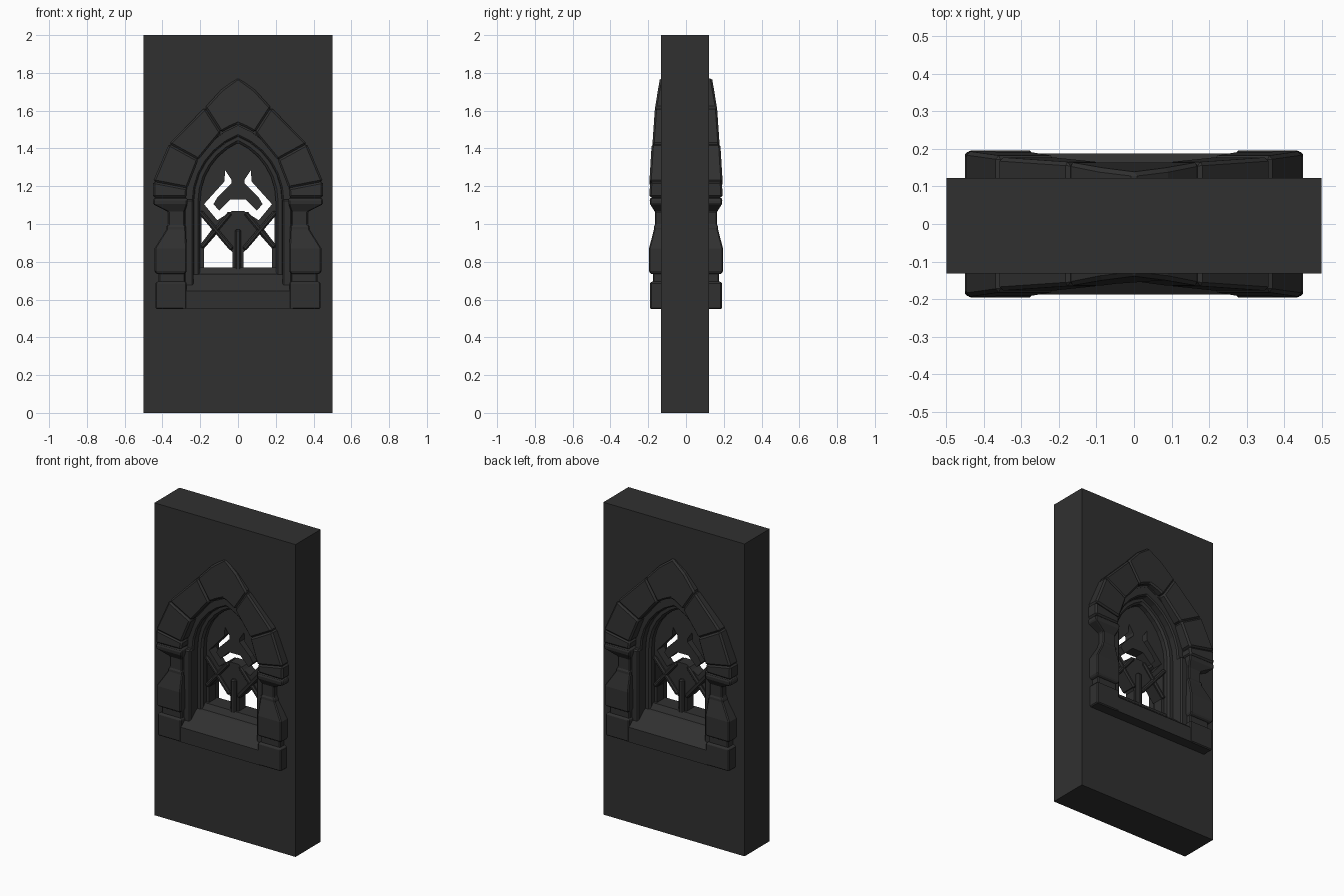
import bpy, bmesh, math

if "Cube" in bpy.data.objects:
    bpy.data.objects.remove(bpy.data.objects["Cube"])

stone = bpy.data.materials.new("dark_stone")
stone.diffuse_color = (0.03, 0.03, 0.03, 1)
stone.use_nodes = True
stone.node_tree.nodes["Principled BSDF"].inputs["Base Color"].default_value = stone.diffuse_color


def finish(name, bm, bevel=0.0):
    bmesh.ops.recalc_face_normals(bm, faces=bm.faces)
    me = bpy.data.meshes.new(name)
    bm.to_mesh(me)
    bm.free()
    me.materials.append(stone)
    ob = bpy.data.objects.new(name, me)
    bpy.context.collection.objects.link(ob)
    if bevel:
        m = ob.modifiers.new("chamfer", 'BEVEL')
        m.width = bevel
        m.segments = 1
        m.limit_method = 'ANGLE'
        m.angle_limit = math.radians(35)
    return ob


def prism(name, pts, depth, bevel=0.0, y0=0.0):
    """x-z outline extruded both ways in y; depth may be one value per point"""
    d = depth if isinstance(depth, list) else [depth] * len(pts)
    bm = bmesh.new()
    f = [bm.verts.new((x, y0 - k, z)) for (x, z), k in zip(pts, d)]
    b = [bm.verts.new((x, y0 + k, z)) for (x, z), k in zip(pts, d)]
    bm.faces.new(f)
    bm.faces.new(b[::-1])
    n = len(pts)
    for i in range(n):
        j = (i + 1) % n
        bm.faces.new((f[i], b[i], b[j], f[j]))
    return finish(name, bm, bevel)


def cut(ob, cutter):
    cutter.hide_render = True
    cutter.hide_set(True)
    m = ob.modifiers.new("cut", 'BOOLEAN')
    m.operation = 'DIFFERENCE'
    m.solver = 'EXACT'
    m.object = cutter


def arch(w, base, spring, apex, n=6):
    """pointed arch outline from bottom left over the apex to bottom right"""
    h = apex - spring
    c = (w * w - h * h) / (2 * w)
    r = w - c
    top = math.atan2(h, -c)
    right = [(c + r * math.cos(top * i / n), spring + r * math.sin(top * i / n)) for i in range(n)]
    right = [(w, base)] + right
    return [(-x, z) for x, z in right] + [(0, apex)] + right[::-1]


def arch_ring(name, outer, inner, depth, bevel=0.0):
    return prism(name, arch(*outer) + arch(*inner)[::-1], depth, bevel)


def mirror(pts):
    return [(-x, z) for x, z in pts]


# wall slab with pointed opening
wall = prism("wall", [(-.5, 0), (.5, 0), (.5, 2), (-.5, 2)], .127, y0=-.005)
cut(wall, prism("wall_cutter", arch(.28, .6, 1.12, 1.52), .3))

# stepped frame around the window
arch_ring("outer_frame", (.285, .62, 1.12, 1.53), (.235, .62, 1.12, 1.465), .12, .008)
arch_ring("inner_frame", (.245, .68, 1.12, 1.475), (.2, .68, 1.12, 1.43), .075, .012)

# arch stones: outer edge, inner edge and their depth
outer = [(0, 1.776, .137), (.09, 1.71, .148), (.175, 1.617, .165), (.365, 1.425, .178),
         (.45, 1.225, .19), (.45, 1.14, .195)]
inner = [(0, 1.53, .155), (.045, 1.51, .16), (.09, 1.485, .165), (.21, 1.34, .178),
         (.268, 1.19, .188), (.272, 1.14, .19)]


def stone_block(name, pts):
    prism(name, [(x, z) for x, z, _ in pts], [k for _, _, k in pts], .01)


def flip(pts):
    return [(-x, z, k) for x, z, k in pts]


stone_block("keystone", flip(outer[2:0:-1]) + outer[:3] + inner[2:0:-1] + [inner[0]] + flip(inner[1:3]))
for side, fn in (("right", lambda p: p), ("left", flip)):
    for i in (2, 3, 4):
        o, q = outer[i:i + 2], inner[i:i + 2]
        lip = .004 * (i == 3)
        stone_block(f"arch_stone_{side}_{i - 1}",
                    fn([(x, z, k + lip) for x, z, k in o + q[::-1]]))

# columns and feet: rings of (z, inner x, outer x, half depth)
column = [(1.14, .272, .44, .185), (1.13, .268, .45, .193), (1.105, .268, .45, .19),
          (1.065, .282, .37, .165), (.995, .282, .37, .165), (.985, .276, .38, .17),
          (.97, .276, .38, .17), (.87, .272, .442, .196), (.75, .272, .442, .196), (.735, .28, .432, .188)]
foot = [(.695, .276, .43, .185), (.685, .272, .437, .19), (.55, .272, .437, .19)]
core = [(.75, .28, .42, .175), (.68, .28, .42, .175)]


def loft(name, rings, s):
    bm = bmesh.new()
    loops = [[bm.verts.new((s * x, y, z)) for x, y in ((a, -d), (b, -d), (b, d), (a, d))]
             for z, a, b, d in rings]
    for p, q in zip(loops, loops[1:]):
        for i in range(4):
            j = (i + 1) % 4
            bm.faces.new((p[i], p[j], q[j], q[i]))
    bm.faces.new(loops[0])
    bm.faces.new(loops[-1])
    finish(name, bm, .006)


for side, s in (("right", 1), ("left", -1)):
    loft(f"column_{side}", column, s)
    loft(f"column_foot_{side}", foot, s)
    loft(f"column_joint_{side}", core, s)
    # flat jamb strip beside the column
    prism(f"jamb_{side}", [(s * .285, .61), (s * .235, .63), (s * .235, 1.13), (s * .285, 1.13)], .15, .008)

# sloped sill through the wall
sill_half = [(.188, .55), (.188, .645), (.085, .73), (.07, .735), (.05, .77)]
sill = sill_half + mirror(sill_half)[::-1]
bm = bmesh.new()
ends = [[bm.verts.new((x, y, z)) for y, z in sill] for x in (-.29, .29)]
bm.faces.new(ends[0])
bm.faces.new(ends[1])
for i in range(len(sill)):
    j = (i + 1) % len(sill)
    bm.faces.new((ends[0][i], ends[0][j], ends[1][j], ends[1][i]))
finish("sill", bm)

# tracery plate with pierced openings
tracery = prism("tracery", arch(.21, .74, 1.12, 1.44), .035)
house = [(-.18, .77), (-.03, .77), (-.03, .85), (-.11, .95), (-.18, .87)]
side_gap = [(-.192, .9), (-.135, .975), (-.192, 1.04)]
ring = [(-.03, 1.07), (-.11, 1.02), (-.18, 1.105), (-.072, 1.225), (-.068, 1.285), (-.035, 1.235),
        (-.035, 1.215), (-.11, 1.14), (-.13, 1.105), (-.1, 1.072), (-.04, 1.13)]
loop = ring[:]
mid = mirror(ring)
light = ring[:-1] + [ring[-1]] + mid[::-1]
for i, hole in enumerate([house, mirror(house), side_gap, mirror(side_gap), light]):
    cut(tracery, prism(f"tracery_cutter_{i}", hole, .2))

# raised bars: centre mullion and crossing diagonals


def bar(name, a, b, w, depth):
    dx, dz = b[0] - a[0], b[1] - a[1]
    n = math.hypot(dx, dz)
    px, pz = -dz / n * w, dx / n * w
    prism(name, [(a[0] + px, a[1] + pz), (b[0] + px, b[1] + pz),
                 (b[0] - px, b[1] - pz), (a[0] - px, a[1] - pz)], depth, .008)


bar("mullion", (0, .75), (0, .97), .017, .055)
for side, s in (("right", 1), ("left", -1)):
    bar(f"rising_bar_{side}", (s * .195, .875), (s * .04, 1.06), .013, .05)
    bar(f"falling_bar_{side}", (s * .2, 1.065), (s * .03, .865), .013, .052)
